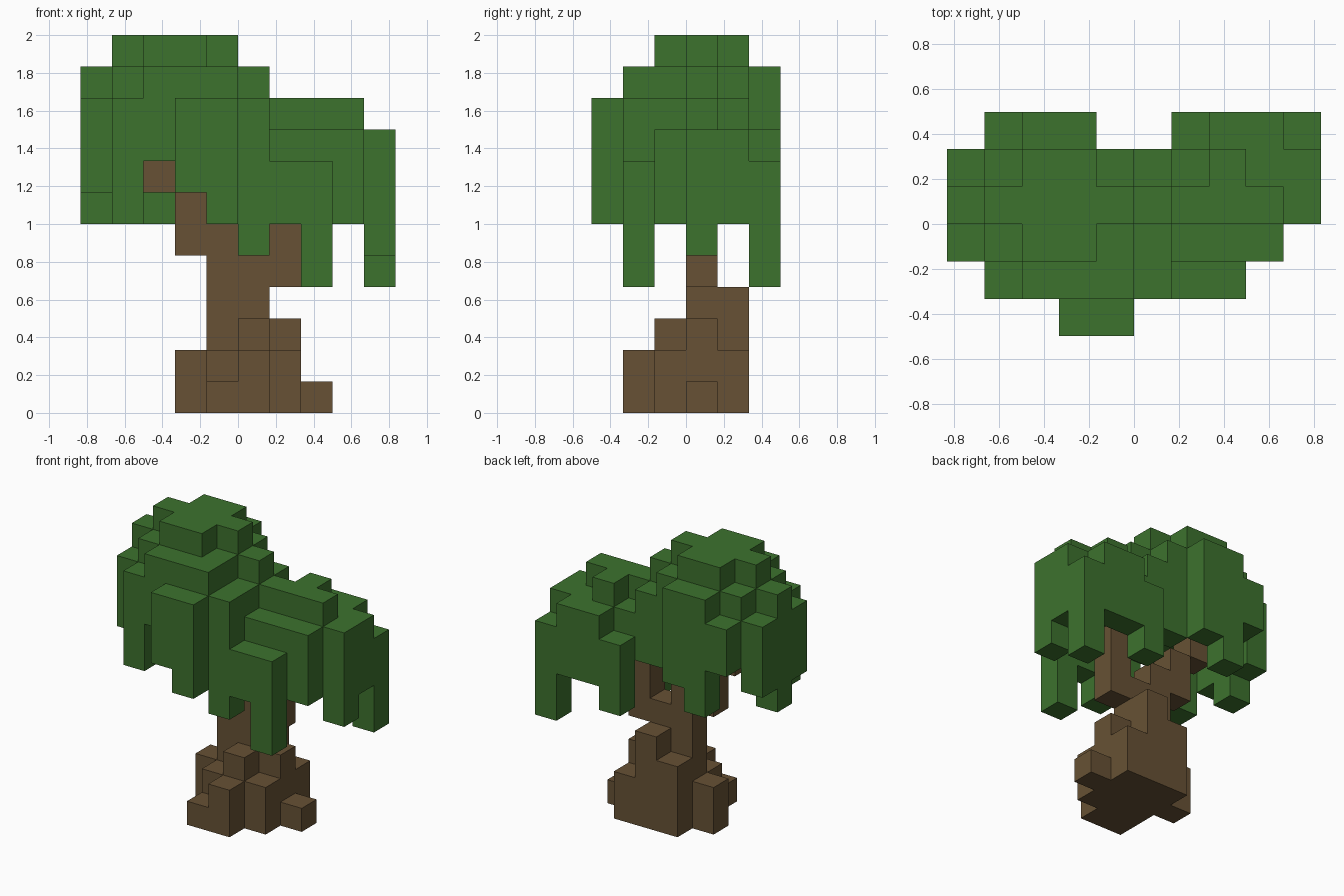
import bpy
import bmesh
from itertools import product
from mathutils import Vector

UNIT = 1 / 6  # edge length of one block

cube = bpy.data.objects.get("Cube")
if cube:
    bpy.data.objects.remove(cube, do_unlink=True)


def make_material(name, colour):
    mat = bpy.data.materials.new(name)
    mat.use_nodes = True
    mat.diffuse_color = colour
    mat.node_tree.nodes["Principled BSDF"].inputs["Base Color"].default_value = colour
    return mat


bark = make_material("bark brown", (0.135, 0.083, 0.035, 1))
foliage = make_material("leaf green", (0.046, 0.168, 0.027, 1))


def fill(*boxes):
    """Block cells inside boxes given as x, y and z ranges in block units."""
    cells = set()
    for x, y, z in boxes:
        cells.update(product(range(*x), range(*y), range(*z)))
    return cells


def column(x, y, bottom, top):
    """One upright post of blocks."""
    return (x, x + 1), (y, y + 1), (bottom, top)


parts = {}

# Trunk
parts["trunk"] = bark, fill(
    ((-1, 1), (0, 1), (0, 5)),
    column(0, 1, 0, 4),
    column(-1, 1, 0, 3),
)

# Stepped roots around the trunk
parts["roots"] = bark, fill(
    column(1, 1, 0, 2),
    column(1, 0, 0, 3),
    column(1, -1, 0, 2),
    column(0, -1, 0, 3),
    column(-1, -1, 0, 2),
    column(0, -2, 0, 2),
    column(-1, -2, 0, 1),
    column(-2, 0, 0, 2),
    column(2, 0, 0, 1),
)

# Two branches climbing into the leaves
parts["right_branch"] = bark, fill(
    ((-2, 0), (0, 1), (5, 6)),
    column(-2, 0, 6, 7),
    column(-3, 0, 7, 8),
)
parts["left_branch"] = bark, fill(column(1, 0, 4, 7))

# Large rounded crown, narrowing in steps
parts["crown"] = foliage, fill(
    ((-3, -1), (-1, 2), (8, 12)),
    ((-4, 0), (0, 1), (8, 12)),
    ((-4, 0), (-1, 2), (8, 11)),
    ((-5, 1), (0, 1), (8, 11)),
    ((-3, -1), (2, 3), (8, 11)),
    ((-3, 0), (-2, -1), (8, 11)),
    ((-5, 1), (-1, 2), (8, 10)),
    ((-4, 1), (-2, -1), (8, 10)),
    ((-4, -1), (2, 3), (8, 10)),
    ((-2, 0), (-3, -2), (8, 10)),
)

# Lower bough of leaves on the other side
parts["side_bough"] = foliage, fill(
    ((1, 4), (0, 1), (7, 10)),
    column(2, 1, 7, 10),
    ((1, 4), (-1, 2), (7, 9)),
    ((4, 5), (0, 2), (6, 9)),
    ((2, 4), (2, 3), (6, 9)),
    ((1, 3), (-2, -1), (6, 8)),
    column(3, -1, 6, 9),
    column(1, 2, 6, 8),
    column(4, 2, 6, 8),
)

# Leaf strands hanging from the rims
parts["crown_strands"] = foliage, fill(
    ((-5, -4), (-1, 2), (7, 8)),
    ((-2, 0), (-3, -2), (7, 8)),
    ((-3, -1), (2, 3), (7, 8)),
    ((0, 1), (-2, 2), (7, 8)),
    column(-1, 1, 7, 8),
    column(-5, 0, 6, 7),
    column(-4, -2, 6, 8),
    column(-1, -3, 6, 7),
    column(-3, 2, 6, 7),
    column(0, -2, 5, 7),
)
parts["bough_strands"] = foliage, fill(
    column(2, -2, 4, 6),
    column(4, 0, 5, 6),
    column(4, 2, 4, 6),
    column(1, 2, 5, 6),
)

solid = set().union(*(cells for _, cells in parts.values()))


def build(name, mat, cells):
    """Skin the outer sides of the blocks and merge flat areas."""
    bm = bmesh.new()
    corners = {}

    def corner(point):
        key = tuple(round(c) for c in point)
        if key not in corners:
            corners[key] = bm.verts.new(Vector(key) * UNIT)
        return corners[key]

    for cell in sorted(cells):
        centre = Vector(cell) + Vector((0.5, 0.5, 0.5))
        for axis, sign in product(range(3), (-1, 1)):
            normal = Vector((0, 0, 0))
            normal[axis] = sign
            if tuple(round(c) for c in Vector(cell) + normal) in solid:
                continue
            u = Vector((0, 0, 0))
            u[(axis + 1) % 3] = 1
            v = normal.cross(u)
            ring = (-u - v, u - v, u + v, v - u)
            bm.faces.new([corner(centre + (normal + r) / 2) for r in ring])
    bmesh.ops.dissolve_limit(bm, angle_limit=0.01, verts=bm.verts[:], edges=bm.edges[:])
    mesh = bpy.data.meshes.new(name)
    bm.to_mesh(mesh)
    bm.free()
    mesh.materials.append(mat)
    bpy.context.collection.objects.link(bpy.data.objects.new(name, mesh))


for name, (mat, cells) in parts.items():
    wood = parts["left_branch"][1] | parts["right_branch"][1]
    build(name, mat, cells - wood if mat == foliage else cells)
